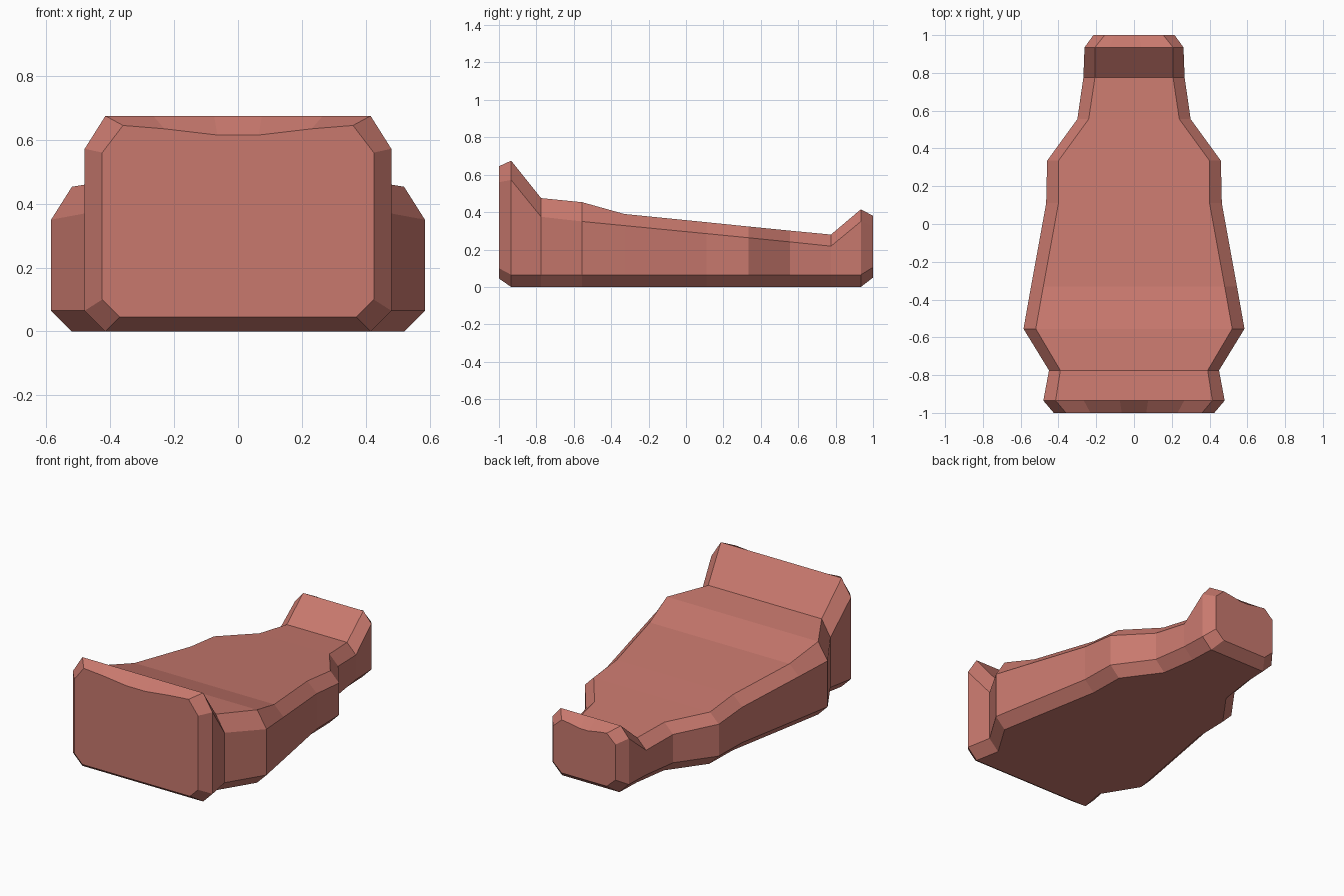
import bpy, bmesh

# Cross-sections from front to back:
# y, half width, top half width, bottom half width, bottom z, lower side z, upper side z, top z, dip of top middle
SECTIONS = [
    (-1.000, 0.425, 0.360, 0.370, 0.045, 0.100, 0.560, 0.645, 0.030),
    (-0.935, 0.480, 0.415, 0.415, 0.000, 0.065, 0.572, 0.675, 0.0),
    (-0.775, 0.450, 0.390, 0.385, 0.000, 0.065, 0.375, 0.475, 0.0),
    (-0.555, 0.585, 0.520, 0.520, 0.000, 0.065, 0.350, 0.453, 0.0),
    (-0.330, 0.545, 0.480, 0.480, 0.000, 0.065, 0.328, 0.390, 0.0),
    (0.110, 0.465, 0.400, 0.400, 0.000, 0.065, 0.285, 0.346, 0.0),
    (0.335, 0.460, 0.400, 0.395, 0.000, 0.065, 0.263, 0.323, 0.0),
    (0.555, 0.300, 0.240, 0.235, 0.000, 0.065, 0.241, 0.301, 0.0),
    (0.775, 0.268, 0.207, 0.203, 0.000, 0.065, 0.218, 0.280, 0.0),
    (0.935, 0.262, 0.207, 0.197, 0.000, 0.065, 0.350, 0.415, 0.0),
    (1.000, 0.215, 0.155, 0.155, 0.050, 0.105, 0.325, 0.380, 0.020),
]


def ring(bm, y, hw, top, bot, z0, z1, z2, z3, dip):
    half = [(bot, z0), (hw, z1), (hw, z2), (top, z3),
            (top * 0.64, z3 - dip * 0.35), (top * 0.18, z3 - dip)]
    pts = half + [(-x, z) for x, z in reversed(half)]
    return [bm.verts.new((x, y, z)) for x, z in pts]


# Chamfered body with raised front and rear lips
bm = bmesh.new()
rings = [ring(bm, *s) for s in SECTIONS]
for a, b in zip(rings, rings[1:]):
    for i in range(len(a)):
        j = (i + 1) % len(a)
        bm.faces.new((a[i], a[j], b[j], b[i]))
bm.faces.new(rings[0])
bm.faces.new(rings[-1])
bmesh.ops.recalc_face_normals(bm, faces=bm.faces[:])
mesh = bpy.data.meshes.new("armour_body")
bm.to_mesh(mesh)
bm.free()
body = bpy.data.objects.new("tapered_body", mesh)
bpy.context.collection.objects.link(body)

# Red clay colour
mat = bpy.data.materials.new("clay_red")
mat.diffuse_color = (0.58, 0.19, 0.155, 1)
mesh.materials.append(mat)
